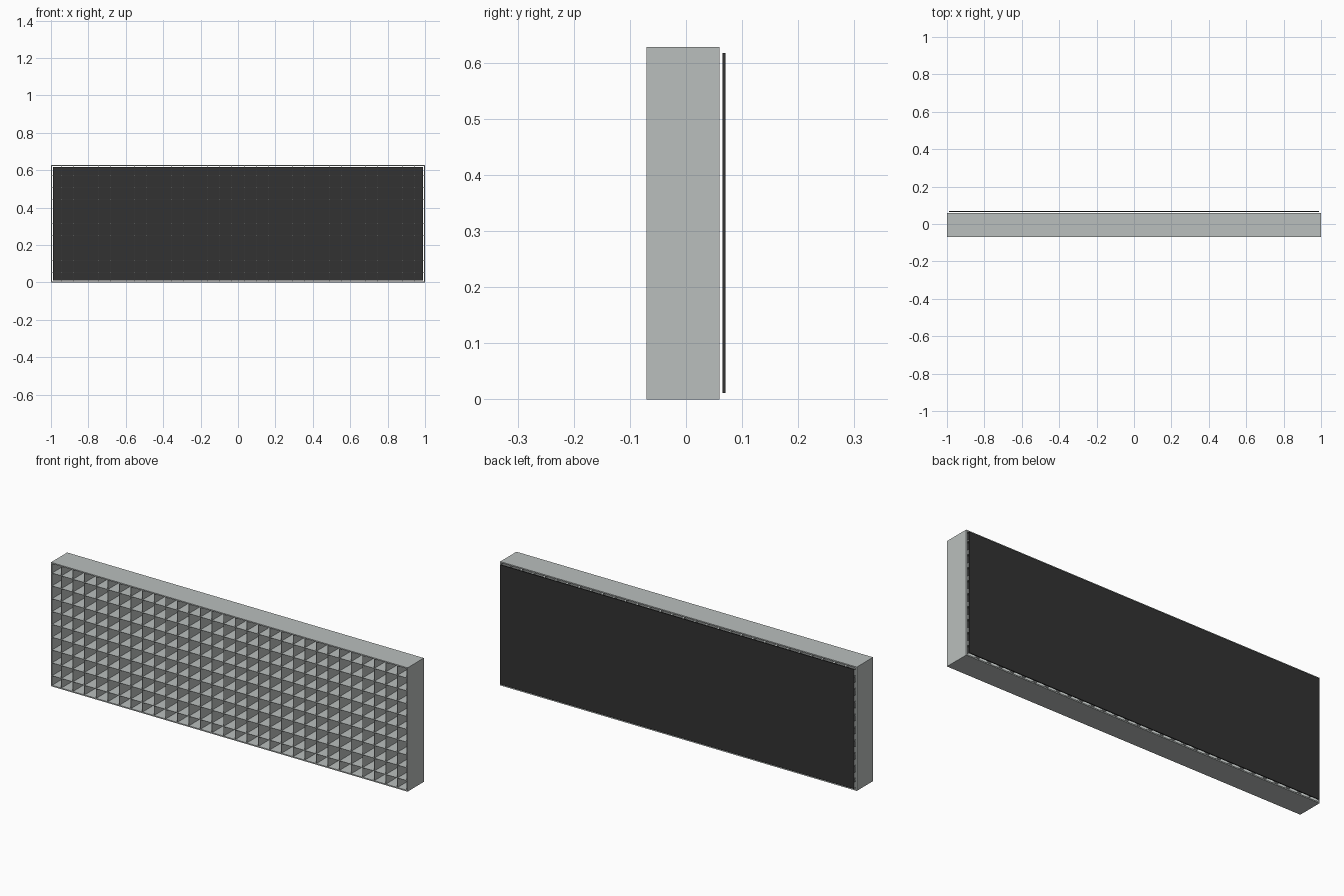
import bpy
import bmesh
from mathutils import Matrix, Vector

if "Cube" in bpy.data.objects:
    bpy.data.objects.remove(bpy.data.objects["Cube"], do_unlink=True)

# Overall sizes
WIDTH, HEIGHT = 2.0, 0.628
FRONT, BACK = -0.07, 0.06
RIM = 0.006          # frame wall thickness
BLADE = 0.002        # thin grid blade thickness
PITCH = 0.065        # grid spacing
COLUMNS, ROWS = 30, 9
MID_Y, DEPTH, MID_Z = (FRONT + BACK) / 2, BACK - FRONT, HEIGHT / 2


def material(name, colour):
    mat = bpy.data.materials.new(name)
    mat.use_nodes = True
    mat.diffuse_color = colour
    mat.node_tree.nodes["Principled BSDF"].inputs["Base Color"].default_value = colour
    return mat


def boxes(name, parts, mat):
    """One object made from (centre, size) boxes."""
    bm = bmesh.new()
    for centre, size in parts:
        place = Matrix.Translation(centre) @ Matrix.Diagonal(Vector(size).to_4d())
        bmesh.ops.create_cube(bm, size=1, matrix=place)
    mesh = bpy.data.meshes.new(name)
    bm.to_mesh(mesh)
    bm.free()
    mesh.materials.append(mat)
    obj = bpy.data.objects.new(name, mesh)
    bpy.context.collection.objects.link(obj)
    return obj


def spread(count):
    """Evenly pitched offsets about zero."""
    return [(i - (count - 1) / 2) * PITCH for i in range(count)]


grey = material("light grey metal", (0.49, 0.52, 0.51, 1))
black = material("dark backing", (0.032, 0.032, 0.032, 1))

# Outer frame: side walls run full height, top and bottom fit between them
side_x = (WIDTH - RIM) / 2
side_z = (HEIGHT - RIM) / 2
walls = []
for s in (-1, 1):
    walls.append(((s * side_x, MID_Y, MID_Z), (RIM, DEPTH, HEIGHT)))
    walls.append(((0, MID_Y, MID_Z + s * side_z), (WIDTH - 2 * RIM, DEPTH, RIM)))
boxes("outer_frame", walls, grey)

# Egg-crate grid of thin blades
boxes("upright_blades",
      [((x, MID_Y, MID_Z), (BLADE, DEPTH, HEIGHT - RIM)) for x in spread(COLUMNS)], grey)
boxes("level_blades",
      [((0, MID_Y, MID_Z + z), (WIDTH - RIM, DEPTH, BLADE)) for z in spread(ROWS)], grey)

# Backing sheet, held just clear of the frame
boxes("backing_sheet",
      [((0, 0.0675, MID_Z), (WIDTH - 0.02, 0.005, HEIGHT - 0.022))], black)
